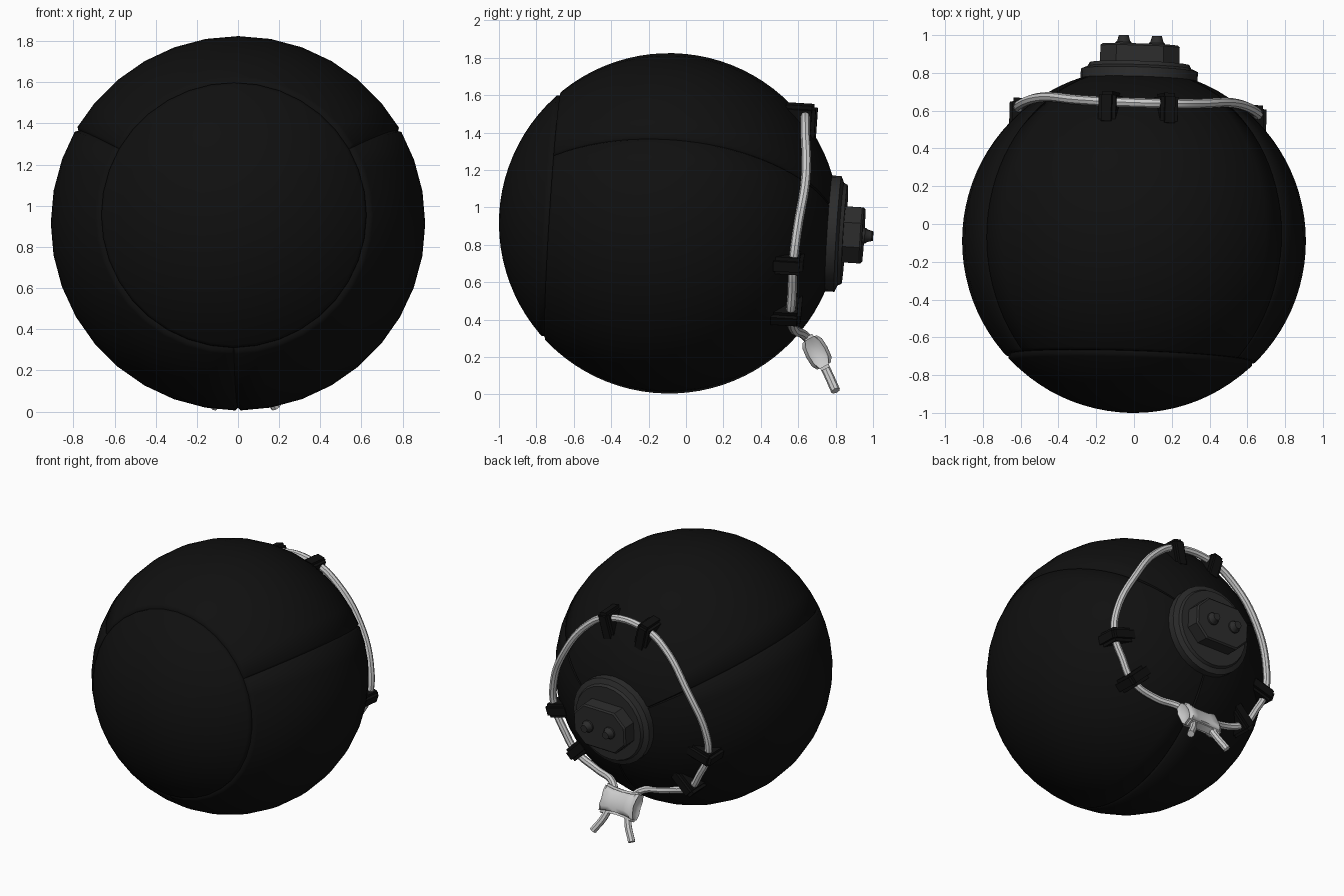
import bpy, bmesh
from math import sin, cos, radians, pi
from mathutils import Matrix, Vector

if "Cube" in bpy.data.objects:
    bpy.data.objects.remove(bpy.data.objects["Cube"])

R = 0.91
# Ball frame: local y is the axis out of the back, slightly turned and tipped down
M = (Matrix.Translation((0, -0.09, 0.915)) @ Matrix.Rotation(radians(-1.8), 4, 'Z')
     @ Matrix.Rotation(radians(-3.6), 4, 'X'))


def material(name, v):
    m = bpy.data.materials.new(name)
    m.diffuse_color = (v, v, v, 1)
    m.use_nodes = True
    m.node_tree.nodes["Principled BSDF"].inputs["Base Color"].default_value = m.diffuse_color
    return m


BLACK = material("black", 0.005)
DARK = material("dark_grey", 0.025)
LIGHT = material("light_grey", 0.6)


def finish(name, bm, mat, angle=35):
    bmesh.ops.recalc_face_normals(bm, faces=bm.faces)
    me = bpy.data.meshes.new(name)
    bm.to_mesh(me)
    bm.free()
    ob = bpy.data.objects.new(name, me)
    bpy.context.collection.objects.link(ob)
    me.materials.append(mat)
    bpy.ops.object.select_all(action='DESELECT')
    bpy.context.view_layer.objects.active = ob
    ob.select_set(True)
    bpy.ops.object.shade_smooth_by_angle(angle=radians(angle))
    return ob


def loft(name, rings, mat, angle=35):
    """Skin closed rings of local points and cap both ends."""
    bm = bmesh.new()
    vs = [[bm.verts.new(M @ Vector(p)) for p in r] for r in rings]
    n = len(vs[0])
    for a, b in zip(vs, vs[1:]):
        for i in range(n):
            j = (i + 1) % n
            bm.faces.new((a[i], a[j], b[j], b[i]))
    bm.faces.new(vs[0])
    bm.faces.new(vs[-1])
    return finish(name, bm, mat, angle)


def circle(r, v, n=28, u=0, w=0):
    return [(u + r * cos(2 * pi * i / n), v, w + r * sin(2 * pi * i / n)) for i in range(n)]


def polar(deg, r, v):
    a = radians(deg)
    return Vector((r * cos(a), v, r * sin(a)))


# Ball with a circular front seam and three seams running to the back
CAP = 46
seams = (30, 150, 270)
cols = sorted(set(range(0, 360, 10)) | {s + d for s in seams for d in (-0.9, 0.9)})
rows = sorted(set([1.5] + list(range(4, 180, 4)) + [178.5, CAP - 0.9, CAP, CAP + 0.9]))
rings = []
for t in rows:
    ring = []
    for p in cols:
        groove = t == CAP or (t > CAP and p in seams)
        r = R - (0.014 if groove else 0)
        ring.append(polar(p, r * sin(radians(t)), -r * cos(radians(t))))
    rings.append(ring)
loft("ball", rings, BLACK, 60)

# Round plate, valve block and two pegs on the back
loft("back_plate", [circle(0.30, 0.82), circle(0.31, 0.84), circle(0.31, 0.905),
                    circle(0.275, 0.92), circle(0.265, 0.94)], DARK, 20)


def octagon(a, b, c, v):
    q = [(a, b - c), (a - c, b), (c - a, b), (-a, b - c),
         (-a, c - b), (c - a, -b), (a - c, -b), (a, c - b)]
    return [(x, v, z) for x, z in q]


loft("valve_block", [octagon(0.21, 0.15, 0.085, 0.92), octagon(0.21, 0.15, 0.085, 1.03),
                     octagon(0.20, 0.14, 0.08, 1.04)], DARK, 20)
for side in (-1, 1):
    u = side * 0.088
    loft("valve_peg", [circle(r, v, 14, u) for r, v in
                       ((0.042, 1.03), (0.042, 1.052), (0.034, 1.06), (0.026, 1.09))], DARK)

# Six cord clips in three pairs
for c in (90, 210, 330):
    for d in (-14, 14):
        bm = bmesh.new()
        bmesh.ops.create_cube(bm, size=1, matrix=Matrix.Diagonal((0.20, 0.18, 0.095, 1)))
        bmesh.ops.bevel(bm, geom=bm.edges[:], offset=0.02, segments=2, affect='EDGES')
        bm.transform(M @ Matrix.Rotation(-radians(c + d), 4, 'Y')
                     @ Matrix.Translation((0.60, 0.66, 0)))
        finish("cord_clip", bm, BLACK)

# Cord threaded through the clips, both tails hanging from the toggle
half = [(-44, 0.65, 0.695), (-30, 0.642, 0.697), (-16, 0.65, 0.695), (0, 0.625, 0.705),
        (30, 0.582, 0.73), (60, 0.625, 0.705), (76, 0.65, 0.695)]
right = [M @ polar(*p) for p in half]
left = [M @ polar(180 - a, r, v) for a, r, v in reversed(half)]


def bottom(s):
    return [Vector((0.03 + s * x, y, z)) for x, y, z in
            ((0.155, 0.80, 0.02), (0.09, 0.75, 0.13), (0.07, 0.68, 0.26),
             (0.11, 0.635, 0.315), (0.27, 0.58, 0.345))]


path = bottom(1) + right + left + bottom(-1)[::-1]
cu = bpy.data.curves.new("cord", 'CURVE')
cu.dimensions = '3D'
cu.bevel_depth = 0.025
cu.bevel_resolution = 2
cu.use_fill_caps = True
cu.resolution_u = 6
sp = cu.splines.new('BEZIER')
sp.bezier_points.add(len(path) - 1)
for bp, p in zip(sp.bezier_points, path):
    bp.co = p
    bp.handle_left_type = bp.handle_right_type = 'AUTO'
cu.materials.append(LIGHT)
cord = bpy.data.objects.new("cord", cu)
bpy.context.collection.objects.link(cord)
bpy.ops.object.select_all(action='DESELECT')
bpy.context.view_layer.objects.active = cord
cord.select_set(True)
bpy.ops.object.convert(target='MESH')
bpy.ops.object.shade_smooth_by_angle(angle=radians(40))

# Waisted toggle gripping both cord tails
bm = bmesh.new()
bmesh.ops.create_cube(bm, size=2)
bmesh.ops.subdivide_edges(bm, edges=bm.edges[:], cuts=3, use_grid_fill=True)
for v in bm.verts:
    x, y, z = v.co
    v.co = (0.14 * x * (0.82 + 0.18 * z * z),
            0.055 * y * (1 - 0.3 * z * z),
            0.10 * z * (0.85 + 0.15 * x * x))
bmesh.ops.bevel(bm, geom=[e for e in bm.edges if len(e.link_faces) == 2 and e.calc_face_angle() > 0.9],
                offset=0.015, segments=2, affect='EDGES')
bm.transform(Matrix.Translation((0.03, 0.70, 0.225)) @ Matrix.Rotation(radians(28), 4, 'X'))
finish("cord_toggle", bm, LIGHT, 60)
